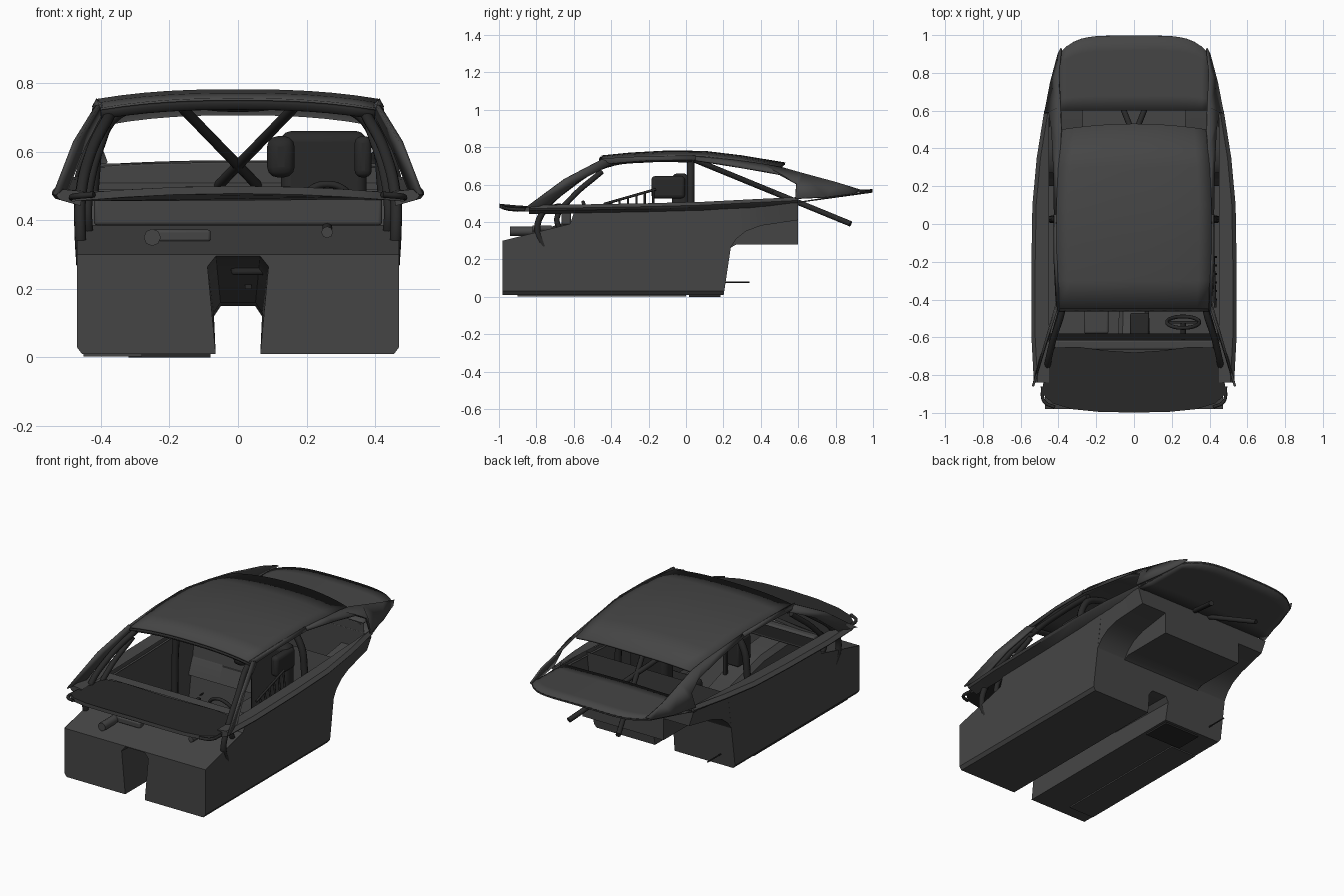
import bpy, bmesh, math
from mathutils import Vector

cube = bpy.data.objects.get("Cube")
if cube:
    bpy.data.objects.remove(cube, do_unlink=True)


def material(name, value):
    m = bpy.data.materials.new(name)
    m.use_nodes = True
    col = (value, value, value, 1)
    m.diffuse_color = col
    m.node_tree.nodes["Principled BSDF"].inputs["Base Color"].default_value = col
    return m


BODY = material("dark grey paint", 0.06)
DARK = material("black trim", 0.022)


def finish(bm, name, mat, solid=0, mirror=False, bevel=0):
    bmesh.ops.recalc_face_normals(bm, faces=bm.faces)
    me = bpy.data.meshes.new(name)
    bm.to_mesh(me)
    bm.free()
    me.materials.append(mat)
    ob = bpy.data.objects.new(name, me)
    bpy.context.collection.objects.link(ob)
    bpy.ops.object.select_all(action='DESELECT')
    ob.select_set(True)
    bpy.context.view_layer.objects.active = ob
    bpy.ops.object.shade_smooth_by_angle(angle=math.radians(35))
    if mirror:
        ob.modifiers.new("Mirror", 'MIRROR').use_clip = False
    if solid:
        s = ob.modifiers.new("Solidify", 'SOLIDIFY')
        s.thickness, s.offset = solid, 0
    if bevel:
        b = ob.modifiers.new("Bevel", 'BEVEL')
        b.width, b.segments = bevel, 3
    return ob


def loft(name, rows, mat, caps=(), **kw):
    """Skin a list of equal length point rows; caps lists the rows to close."""
    bm = bmesh.new()
    vs = [[bm.verts.new(p) for p in row] for row in rows]
    for a, b in zip(vs, vs[1:]):
        for i in range(len(a) - 1):
            bm.faces.new((a[i], a[i + 1], b[i + 1], b[i]))
    for i in caps:
        bm.faces.new(vs[i])
    return finish(bm, name, mat, **kw)


def box(name, center, size, mat, bevel=0, mirror=False):
    bm = bmesh.new()
    bmesh.ops.create_cube(bm, size=1)
    for v in bm.verts:
        v.co = Vector(center) + Vector([a * b for a, b in zip(v.co, size)])
    return finish(bm, name, mat, bevel=bevel, mirror=mirror)


def tube(name, points, radius, mat=DARK, mirror=False, cyclic=False):
    cu = bpy.data.curves.new(name, 'CURVE')
    cu.dimensions = '3D'
    cu.bevel_depth, cu.bevel_resolution, cu.resolution_u = radius, 2, 6
    cu.use_fill_caps = True
    sp = cu.splines.new('BEZIER')
    sp.bezier_points.add(len(points) - 1)
    sp.use_cyclic_u = cyclic
    for bp, p in zip(sp.bezier_points, points):
        bp.co = p
        bp.handle_left_type = bp.handle_right_type = 'AUTO'
    cu.materials.append(mat)
    ob = bpy.data.objects.new(name, cu)
    bpy.context.collection.objects.link(ob)
    if mirror:
        ob.modifiers.new("Mirror", 'MIRROR')
    return ob


def both(half):
    """Complete a half section by reflecting it across x = 0."""
    return half + [(-p[0], *p[1:]) for p in reversed(half)]


# Lower tub with the open centre tunnel: y, top height, tunnel roof height
tub = []
for y, top, roof in [(-.98, .30, .295), (-.62, .39, .27), (-.59, .475, .26),
                     (-.25, .48, .16), (.2, .49, .15)]:
    half = [(.47, top), (.47, .03), (.455, .01), (.065, .01),
            (.07 + .13 * (roof - .15), roof - .03), (.05 + .1 * (roof - .15), roof)]
    lean = .15 if y == .2 else 0
    tub.append(both([(x, y + lean * z, z) for x, z in half]))
loft("tub_shell", tub, BODY, caps=(0, -1))

# Sloping footwell lid and firewall under the cowl
loft("footwell_lid", [[(x, y, z) for x in (-.47, .47)] for y, z in
                      [(-.98, .3), (-.62, .385), (-.58, .485)]], BODY)

# Rear body with wheel arches and the lower tank box
rear = []
for y, arch, side in [(.2, .17, .47), (.235, .26, .47), (.27, .31, .468), (.32, .35, .465),
                      (.4, .38, .46), (.6, .41, .44)]:
    half = [(.47, .5), (side, arch), (.27, arch), (.27, min(arch, .28))]
    rear.append(both([(x, y, z) for x, z in half]))
loft("rear_body", rear, BODY, caps=(-1,))

# Flared belt line along both sides
belt = []
for y, x, z in [(-.84, .53, .472), (-.6, .543, .475), (-.2, .543, .482), (.1, .538, .49),
                (.35, .515, .503), (.6, .475, .515)]:
    belt.append([(.46, y, z - .03), (x - .01, y, z - .012), (x, y, z),
                 (x - .02, y, z + .018), (.45, y, z + .012)])
loft("belt_line", belt, BODY, caps=(0, -1), mirror=True)

# Crowned roof skin
roof = []
for y, z, w in [(-.45, .75, .40), (-.3, .765, .407), (-.1, .776, .41), (.1, .774, .41),
                (.3, .75, .40), (.5, .712, .38)]:
    ts = [i / 6 for i in range(-6, 7)]
    roof.append([(w * t, y + (.03 * (1 - t * t) if y == .5 else 0),
                  z - .028 * abs(t) ** 2.5) for t in ts])
loft("roof_panel", roof, BODY, solid=.012)

# Windscreen header
loft("windscreen_header", [[(.4 * t, y, z - .028 * abs(t) ** 2.5)
                            for t in [i / 6 for i in range(-6, 7)]]
                           for y, z in [(-.46, .745), (-.44, .728), (-.4, .728)]],
     DARK, solid=.012)

# Outer windscreen pillars and roof side rails
loft("windscreen_pillar", [
    [(.535, -.86, .475), (.50, -.73, .49)],
    [(.475, -.65, .63), (.45, -.58, .615)],
    [(.41, -.45, .735), (.40, -.39, .712)]], BODY, solid=.012, mirror=True)
loft("roof_rail", [
    [(.40, -.46, .737), (.41, -.41, .712)],
    [(.408, -.2, .75), (.42, -.2, .728)],
    [(.408, .05, .752), (.42, .05, .73)]], BODY, solid=.012, mirror=True)

# Rear quarter panels sweeping from roof to tail
loft("quarter_panel", [
    [(.408, .0, .752), (.42, .03, .732)],
    [(.402, .25, .73), (.425, .3, .69)],
    [(.39, .4, .71), (.435, .5, .655)],
    [(.385, .5, .693), (.45, .59, .605)],
    [(.39, .62, .66), (.472, .585, .525)],
    [(.40, .8, .612), (.44, .75, .532)],
    [(.385, .93, .572), (.40, .9, .552)]], BODY, solid=.01, mirror=True)

# Tail deck: upper skin and underside share a rounded rear edge
deck_top, deck_under = [], []
for i in range(-10, 11):
    t = i / 10
    back = .997 - .1 * abs(t) ** 5
    crown = .012 * t * t
    top_row, low_row = [], []
    for k in range(6):
        v = k / 5
        y = .6 + (back - .6) * v
        top_row.append((.4 * t, y, .565 + .006 * v - crown))
        low_row.append(((.465 - .065 * v) * t, y, .505 + .058 * v - crown * v))
    deck_top.append(top_row)
    deck_under.append(low_row)
loft("tail_deck", deck_top, BODY, solid=.008)
loft("tail_underside", deck_under, BODY, solid=.006)
loft("parcel_edge", [[(-.42, .6, z), (.42, .6, z)] for z in (.5, .565)], BODY)

# Cowl and dash top, a thin black panel with a painted edge
outline = both([(.0, -1.0), (.18, -.995), (.33, -.98), (.43, -.95), (.485, -.9),
                (.475, -.78), (.43, -.655), (.3, -.65), (.15, -.67), (.0, -.68)][1:9])
outline = [(.0, -.998)] + outline[:8] + [(.0, -.68)] + outline[8:]
bm = bmesh.new()
face = bm.faces.new([bm.verts.new((x, y, .5 - .1 * x * x)) for x, y in outline])
ext = bmesh.ops.extrude_face_region(bm, geom=[face])
for v in [g for g in ext["geom"] if isinstance(g, bmesh.types.BMVert)]:
    v.co.z -= .022
cowl = finish(bm, "cowl_panel", DARK)
cowl.data.materials.append(BODY)
for p in cowl.data.polygons:
    p.material_index = 1 if abs(p.normal.z) < .5 else 0
box("dashboard", (0, -.64, .43), (.84, .05, .09), BODY, bevel=.01)

# Roll cage
tube("cage_front_leg", [(.455, -.76, .27), (.46, -.795, .36), (.46, -.76, .46),
                        (.43, -.62, .595), (.375, -.43, .705), (.365, -.2, .735),
                        (.365, .03, .735)], .017, mirror=True)
tube("cage_inner_leg", [(.435, -.67, .35), (.44, -.69, .42), (.43, -.62, .52),
                        (.385, -.45, .67)], .015, mirror=True)
tube("main_hoop", [(.44, .025, .05), (.425, .025, .5), (.395, .025, .66), (.33, .025, .725),
                   (0, .025, .735), (-.33, .025, .725), (-.395, .025, .66),
                   (-.425, .025, .5), (-.44, .025, .05)], .02)
tube("rear_brace", [(.165, .05, .73), (-.165, .88, .39)], .015, mirror=True)

# Side net on the driver's window
tube("net_rail", [(.43, -.44, .495), (.42, -.16, .575)], .007)
for i in range(6):
    y = -.4 + i * .045
    tube("net_strap", [(.435, y, .46), (.425, y, .505 + (y + .4) * .28)], .006)

# Driver's seat, steering and floor fittings
box("seat_back", (.25, -.03, .37), (.25, .09, .58), DARK, bevel=.03)
box("seat_base", (.25, -.2, .13), (.26, .3, .12), DARK, bevel=.03)
box("head_wing_inner", (.125, -.095, .585), (.08, .18, .12), DARK, bevel=.03)
box("head_wing_outer", (.365, -.095, .585), (.05, .18, .12), DARK, bevel=.02)
ring = [(.26 + .085 * math.cos(a), -.52 - .03 * math.sin(a), .42 + .085 * math.sin(a))
        for a in [k * math.pi / 4 for k in range(8)]]
tube("steering_wheel", ring, .01, cyclic=True)
tube("steering_column", [(.26, -.52, .42), (.26, -.72, .36)], .014)
box("steering_spoke", (.26, -.52, .42), (.16, .015, .02), DARK)
box("centre_console", (.03, -.53, .32), (.1, .12, .16), DARK, bevel=.01)
box("gear_lever", (.03, -.42, .3), (.02, .02, .2), DARK)
box("passenger_box", (-.2, -.5, .2), (.13, .16, .06), BODY, bevel=.01)

# Fittings on the footwell lid
tube("air_pipe", [(-.25, -.94, .35), (-.25, -.78, .35)], .025, BODY)
box("pipe_bar", (-.165, -.8, .355), (.17, .04, .035), BODY, bevel=.008)
tube("brake_reservoir", [(.26, -.82, .365), (.26, -.72, .365)], .017, BODY)
tube("cowl_stay", [(.42, -.97, .475), (.475, -.94, .47), (.485, -.86, .465)], .009,
     mirror=True)

# Underside plates and rear rod
box("floor_plate", (-.2, .1, .006), (.24, .17, .012), DARK)
box("skid_plate", (-.365, -.45, .007), (.17, .9, .01), BODY)
tube("rear_rod", [(-.38, .18, .078), (-.38, .34, .078)], .004)
